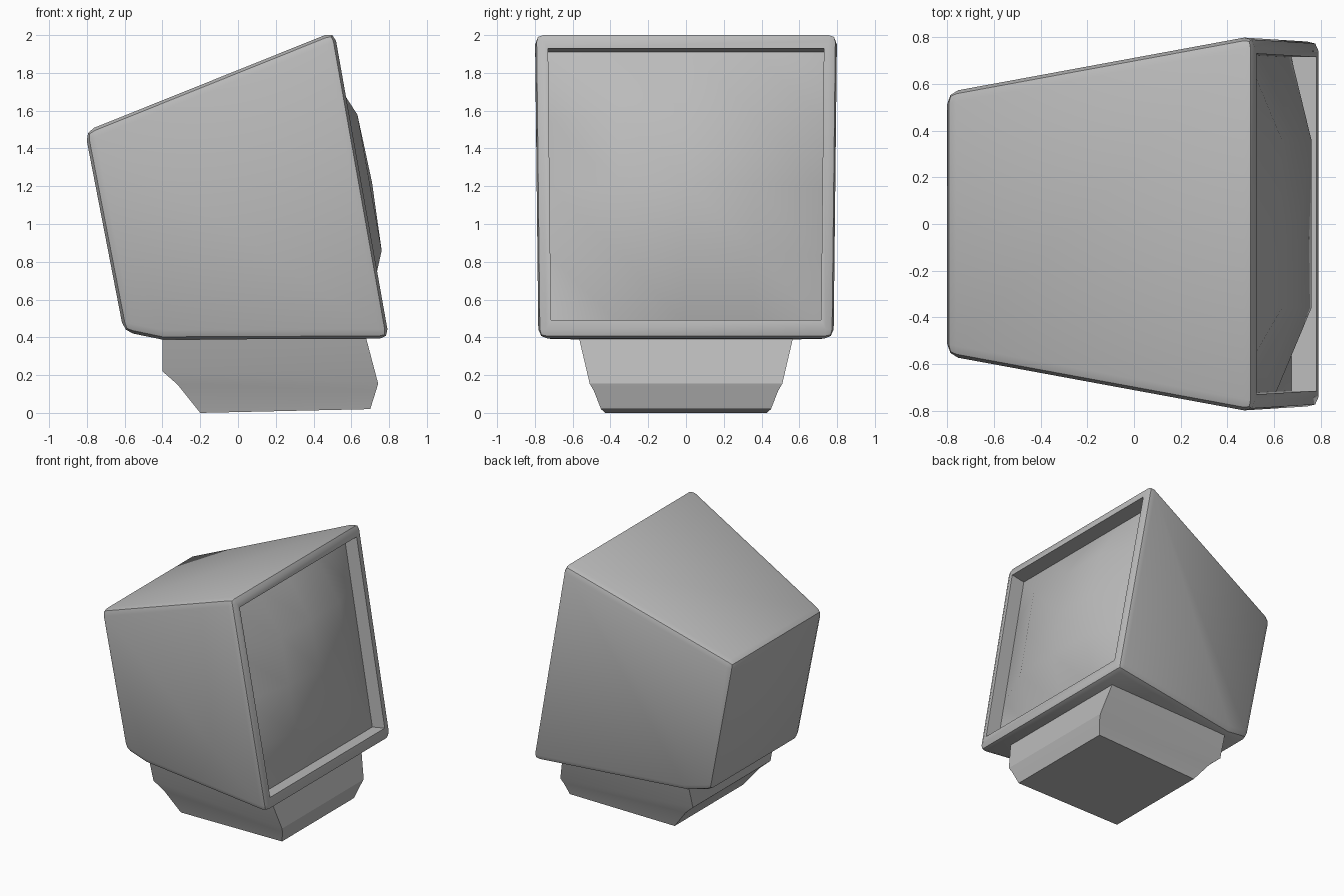
import bpy, bmesh
from mathutils import Vector

if "Cube" in bpy.data.objects:
    bpy.data.objects.remove(bpy.data.objects["Cube"])

grey = bpy.data.materials.new("plain_grey")
grey.diffuse_color = (0.5, 0.5, 0.5, 1)
grey.use_nodes = True
grey.node_tree.nodes["Principled BSDF"].inputs["Base Color"].default_value = grey.diffuse_color


def make_object(name, bm, angle=None):
    bmesh.ops.recalc_face_normals(bm, faces=bm.faces)
    finish(name, bm, angle)


def finish(name, bm, angle):
    me = bpy.data.meshes.new(name)
    bm.to_mesh(me)
    bm.free()
    me.materials.append(grey)
    ob = bpy.data.objects.new(name, me)
    bpy.context.collection.objects.link(ob)
    if angle:
        bpy.ops.object.select_all(action='DESELECT')
        ob.select_set(True)
        bpy.context.view_layer.objects.active = ob
        bpy.ops.object.shade_smooth_by_angle(angle=angle)
    return ob


# Monitor case: mirrored side profile (x, half width, z), rounded edges
profile = [(0.51, 0.808, 2.02), (0.80, 0.79, 0.393), (-0.40, 0.585, 0.388),
           (-0.605, 0.555, 0.43), (-0.81, 0.565, 1.49)]
bm = bmesh.new()
left = [bm.verts.new((x, -y, z)) for x, y, z in profile]
right = [bm.verts.new((x, y, z)) for x, y, z in profile]
bm.faces.new(left)
bm.faces.new(right[::-1])
for i in range(5):
    j = (i + 1) % 5
    bm.faces.new((left[i], right[i], right[j], left[j]))
bmesh.ops.recalc_face_normals(bm, faces=bm.faces)
kink = {left[2], right[2]}
edges = [e for e in bm.edges if set(e.verts) != kink]
bmesh.ops.bevel(bm, geom=edges, offset=0.05, segments=2, profile=0.5,
                affect='EDGES', clamp_overlap=True)

# Recessed screen opening with a slim rim
normal = Vector((1.627, 0, 0.29)).normalized()
bm.faces.ensure_lookup_table()
front = max(bm.faces, key=lambda f: f.normal.dot(normal) * f.calc_area())
corners = [Vector((0.525, -0.73, 1.93)), Vector((0.525, 0.73, 1.93)),
           Vector((0.782, 0.715, 0.492)), Vector((0.782, -0.715, 0.492))]
origin = front.calc_center_median()
normal = front.normal.copy()
corners = [c + Vector((normal.dot(origin - c) / normal.x, 0, 0)) for c in corners]
depth = 0.11
bmesh.ops.inset_individual(bm, faces=[front], thickness=0.02)
for v in front.verts:
    v.co = min(corners, key=lambda c: (c - v.co).length)
bmesh.ops.inset_individual(bm, faces=[front], thickness=0.0)
for v in front.verts:
    v.co -= normal * depth
bmesh.ops.delete(bm, geom=[front], context='FACES_ONLY')
finish("monitor_case", bm, 0.5)

# Bulging glass screen: four by four grid, raised toward the middle
bm = bmesh.new()
rows = []
for r in range(5):
    a = corners[0].lerp(corners[3], r / 4)
    b = corners[1].lerp(corners[2], r / 4)
    row = []
    for c in range(5):
        ring = min(r, c, 4 - r, 4 - c)
        lift = (-depth, 0.043, 0.056)[ring]
        row.append(bm.verts.new(a.lerp(b, c / 4) + normal * lift))
    rows.append(row)
for r in range(4):
    for c in range(4):
        tl, tr = rows[r][c], rows[r][c + 1]
        bl, br = rows[r + 1][c], rows[r + 1][c + 1]
        bm.faces.new((tl, bl, br))
        bm.faces.new((tl, br, tr))
finish("screen", bm, 1.0)

# Stand: stacked rings (back x, back z, front x, front z, half width)
levels = [(-0.20, 0.0, 0.70, 0.02, 0.45), (-0.32, 0.15, 0.73, 0.115, 0.487),
          (-0.40, 0.22, 0.742, 0.155, 0.51), (-0.40, 0.42, 0.672, 0.42, 0.572)]
bm = bmesh.new()
rings = []
for bx, bz, fx, fz, w in levels:
    rings.append([bm.verts.new(p) for p in (
        (bx, -w * 0.95, bz), (fx, -w, fz), (fx, w, fz), (bx, w * 0.95, bz))])
bm.faces.new(rings[0][::-1])
bm.faces.new(rings[-1])
for lo, hi in zip(rings, rings[1:]):
    for i in range(4):
        j = (i + 1) % 4
        bm.faces.new((lo[i], lo[j], hi[j], hi[i]))
make_object("stand", bm, 0.5)
